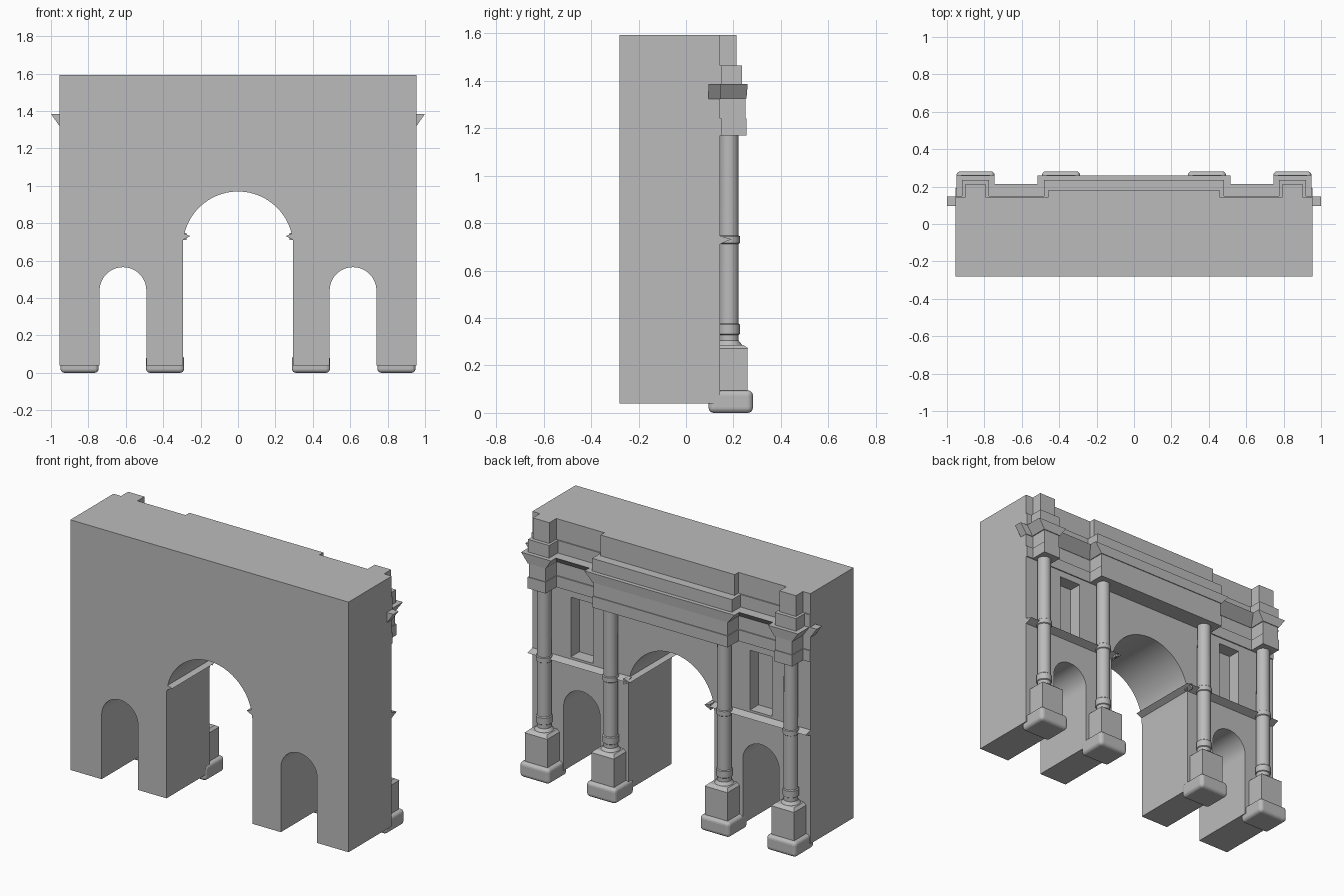
import bpy, bmesh, math
from mathutils import Vector

if "Cube" in bpy.data.objects:
    bpy.data.objects.remove(bpy.data.objects["Cube"])

stone = bpy.data.materials.new("grey stone")
stone.diffuse_color = (0.5, 0.5, 0.5, 1)
stone.use_nodes = True
stone.node_tree.nodes["Principled BSDF"].inputs["Base Color"].default_value = stone.diffuse_color


def make(name, bm):
    bmesh.ops.recalc_face_normals(bm, faces=bm.faces)
    me = bpy.data.meshes.new(name)
    bm.to_mesh(me)
    bm.free()
    me.materials.append(stone)
    ob = bpy.data.objects.new(name, me)
    bpy.context.collection.objects.link(ob)
    return ob


def prism(name, pts, vec):
    """Extrude a closed outline of 3D points along vec."""
    bm = bmesh.new()
    f = bm.faces.new([bm.verts.new(p) for p in pts])
    g = bmesh.ops.extrude_face_region(bm, geom=[f], use_keep_orig=True)
    bmesh.ops.translate(bm, vec=vec, verts=[v for v in g["geom"] if isinstance(v, bmesh.types.BMVert)])
    return make(name, bm)


def block(name, z0, z1, low, top=None, bevel=0):
    """Box or flared block; low/top are (x0, x1, y0, y1) footprints."""
    bm = bmesh.new()
    rings = []
    for z, (x0, x1, y0, y1) in ((z0, low), (z1, top or low)):
        rings.append([bm.verts.new(p) for p in ((x0, y0, z), (x1, y0, z), (x1, y1, z), (x0, y1, z))])
    a, b = rings
    bm.faces.new(a)
    bm.faces.new(b)
    for i in range(4):
        j = (i + 1) % 4
        bm.faces.new((a[i], a[j], b[j], b[i]))
    if bevel:
        bmesh.ops.recalc_face_normals(bm, faces=bm.faces)
        bmesh.ops.bevel(bm, geom=bm.edges[:], offset=bevel, segments=4, profile=0.5, affect='EDGES')
    return make(name, bm)


def smooth(ob):
    bpy.ops.object.select_all(action='DESELECT')
    ob.select_set(True)
    bpy.context.view_layer.objects.active = ob
    bpy.ops.object.shade_smooth_by_angle(angle=math.radians(35))


def lathe(name, prof, cx, cy, n=32):
    bm = bmesh.new()
    rings = [[bm.verts.new((cx + r * math.cos(2 * math.pi * i / n), cy + r * math.sin(2 * math.pi * i / n), z))
              for i in range(n)] for r, z in prof]
    for a, b in zip(rings, rings[1:]):
        for i in range(n):
            j = (i + 1) % n
            bm.faces.new((a[i], a[j], b[j], b[i]))
    bm.faces.new(rings[0])
    bm.faces.new(rings[-1])
    ob = make(name, bm)
    smooth(ob)


# Main wall with three open arches
F, B = -0.28, 0.143
outline = [(-0.955, 0.04)]
for cx, r, zc in ((-0.615, 0.125, 0.44), (0, 0.295, 0.675), (0.615, 0.125, 0.44)):
    outline.append((cx - r, 0.04))
    outline += [(cx - r * math.cos(math.pi * i / 28), zc + r * math.sin(math.pi * i / 28)) for i in range(29)]
    outline.append((cx + r, 0.04))
outline += [(0.955, 0.04), (0.955, 1.592), (-0.955, 1.592)]
wall = prism("arch_wall", [(x, F, z) for x, z in outline], (0, B - F, 0))

# Niches above the side arches
for s in (-1, 1):
    c = block("niche_cutter", 0.76, 1.13, (s * 0.615 - 0.075, s * 0.615 + 0.075, 0.06, 0.3))
    c.hide_render = True
    m = wall.modifiers.new("niche", 'BOOLEAN')
    m.object = c
    m.operation = 'DIFFERENCE'
    m.solver = 'EXACT'
    bpy.context.view_layer.objects.active = wall
    wall.select_set(True)
    bpy.ops.object.modifier_apply(modifier=m.name)
    bpy.data.objects.remove(c)
smooth(wall)

col = [(0.058, 0.265), (0.058, 0.283), (0.047, 0.297), (0.041, 0.305), (0.041, 0.328), (0.046, 0.332),
       (0.046, 0.372), (0.041, 0.377), (0.041, 0.712), (0.046, 0.716), (0.046, 0.744), (0.041, 0.748),
       (0.040, 1.18)]
I = 0.10  # depth at which trims are buried in the wall

for s in (-1, 1):
    def fp(a, b, y1, y0=I):
        return (min(s * a, s * b), max(s * a, s * b), y0, y1)

    # Columns on pedestals
    for cx in (0.39, 0.847):
        block("pedestal_base", 0, 0.095, fp(cx - 0.102, cx + 0.102, 0.282, 0.095), bevel=0.022)
        block("pedestal", 0.08, 0.272, fp(cx - 0.078, cx + 0.078, 0.26))
        block("pedestal_cap", 0.272, 0.287, fp(cx - 0.078, cx + 0.078, 0.262), fp(cx - 0.062, cx + 0.062, 0.24))
        lathe("column", col, s * cx, 0.181)

    # String course on the wall and through the main arch
    prism("string_course", [(s * 0.275, 0.14, 0.71), (s * 0.275, 0.192, 0.732), (s * 0.275, 0.14, 0.747)],
          (s * 0.68, 0, 0))
    prism("arch_impost", [(s * 0.298, F, 0.71), (s * 0.255, F, 0.732), (s * 0.298, F, 0.747)],
          (0, 0.185 - F, 0))

    # Entablature and attic over the outer columns
    block("outer_architrave", 1.17, 1.24, fp(0.785, 0.908, 0.255))
    block("outer_frieze", 1.24, 1.325, fp(0.79, 0.903, 0.25))
    block("outer_cornice", 1.325, 1.385, fp(0.785, 0.908, 0.255), fp(0.745, 0.95, 0.26))
    block("outer_attic_base", 1.385, 1.463, fp(0.775, 0.92, 0.235))
    block("outer_attic", 1.463, 1.592, fp(0.79, 0.903, 0.212))

    # Recessed cornice between columns and short return round the corner
    block("bay_architrave", 1.17, 1.24, fp(0.45, 0.955, 0.15))
    block("bay_cornice", 1.325, 1.385, fp(0.45, 0.80, 0.145), fp(0.45, 0.80, 0.213))
    block("bay_attic_base", 1.385, 1.463, fp(0.45, 0.955, 0.15))
    block("corner_cornice", 1.322, 1.385, fp(0.90, 0.956, 0.147, 0.095), fp(0.90, 1.0, 0.147, 0.095))

# Central entablature and attic
block("centre_architrave", 1.17, 1.24, (-0.465, 0.465, I, 0.255))
block("centre_frieze", 1.24, 1.325, (-0.46, 0.46, I, 0.25))
block("centre_cornice", 1.325, 1.385, (-0.465, 0.465, I, 0.255), (-0.515, 0.515, I, 0.26))
block("centre_attic_base", 1.385, 1.463, (-0.48, 0.48, I, 0.235))
block("centre_attic", 1.463, 1.592, (-0.46, 0.46, I, 0.18))
